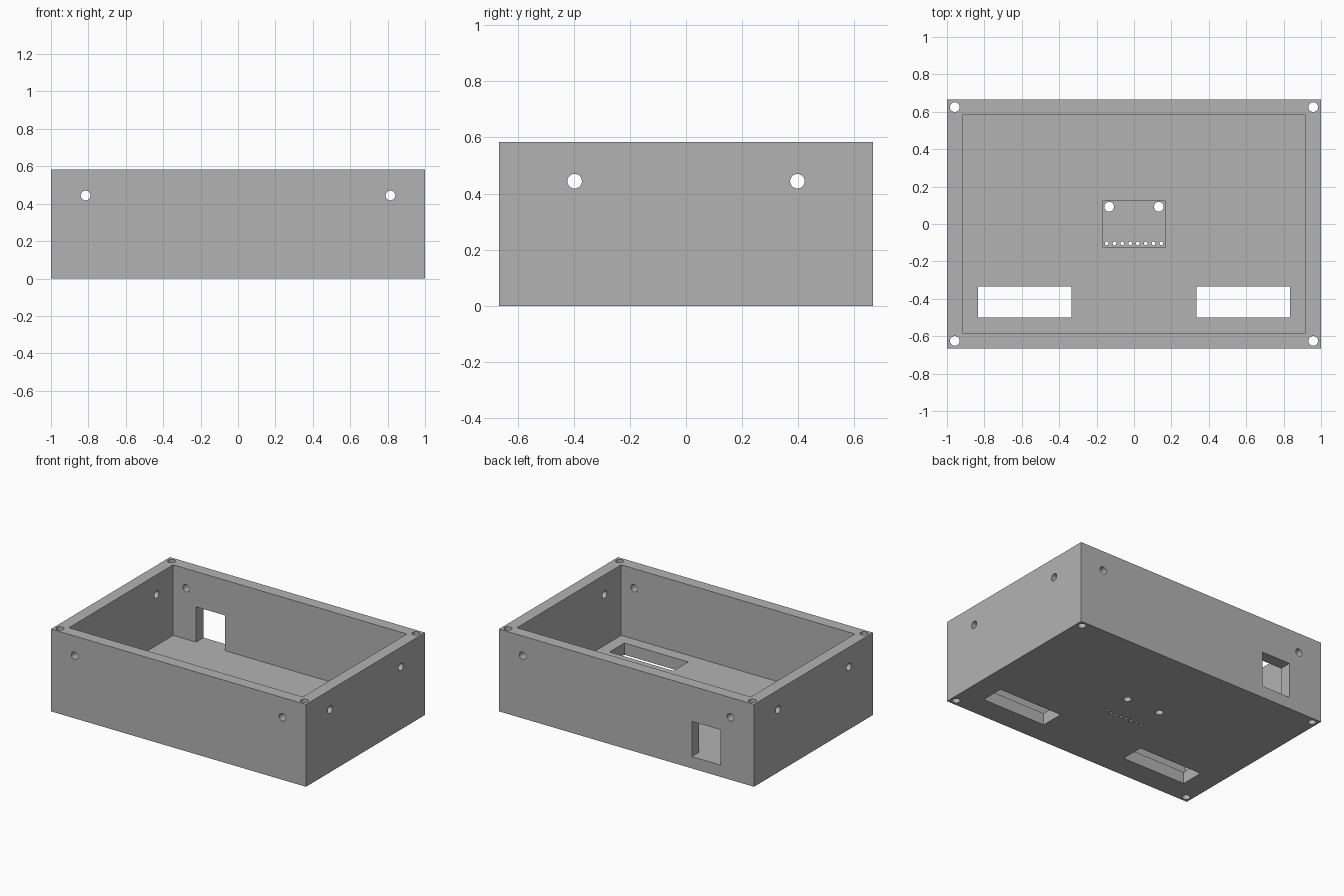
import bpy, bmesh
from mathutils import Matrix, Vector

cube = bpy.data.objects.get("Cube")
if cube:
    bpy.data.objects.remove(cube, do_unlink=True)

U = 1 / 12                       # wall and floor thickness
X, Y, H = 1.0, 8 * U, 7 * U      # half length, half depth, height
R = 0.026                        # screw hole radius

grey = bpy.data.materials.new("grey_plastic")
grey.use_nodes = True
colour = (0.45, 0.45, 0.45, 1)
grey.diffuse_color = colour
grey.node_tree.nodes["Principled BSDF"].inputs["Base Color"].default_value = colour


def finish(name, bm):
    mesh = bpy.data.meshes.new(name)
    bm.to_mesh(mesh)
    bm.free()
    mesh.materials.append(grey)
    obj = bpy.data.objects.new(name, mesh)
    bpy.context.scene.collection.objects.link(obj)
    return obj


def box(name, lo, hi):
    bm = bmesh.new()
    bmesh.ops.create_cube(bm, size=1)
    for v in bm.verts:
        v.co = [hi[i] if v.co[i] > 0 else lo[i] for i in range(3)]
    return finish(name, bm)


def rod(name, centre, radius, length, axis="Z", sides=32):
    bm = bmesh.new()
    turn = Vector((0, 0, 1)).rotation_difference(
        Vector([float(a == axis) for a in "XYZ"])).to_matrix().to_4x4()
    bmesh.ops.create_cone(bm, cap_ends=True, segments=sides, radius1=radius,
                          radius2=radius, depth=length,
                          matrix=Matrix.Translation(centre) @ turn)
    return finish(name, bm)


case = box("case", (-X, -Y, 0), (X, Y, H))

# Open interior, cable window in the back wall, sensor pocket in the floor
cutters = [
    box("cavity_cutter", (-X + U, -Y + U, U), (X - U, Y - U, 1)),
    box("window_cutter", (-0.737, Y - 2 * U, U), (-0.512, Y + U, 4 * U)),
    box("pocket_cutter", (-2 * U, -1.5 * U, U / 2), (2 * U, 1.5 * U, 2 * U)),
]

for s in (-1, 1):
    # Floor slots
    x0, x1 = sorted((s * 4 * U, s * 10 * U))
    cutters.append(box("slot_cutter", (x0, -6 * U, -U), (x1, -4 * U, 2 * U)))
    # Vertical screw holes through the corners
    for t in (-1, 1):
        cutters.append(rod("corner_hole_cutter",
                           (s * (X - U / 2), t * (Y - U / 2), H / 2), R, 1))
    # Holes through opposite walls
    cutters.append(rod("front_back_hole_cutter", (s * 0.815, 0, 0.444), R, 2, "Y"))
    cutters.append(rod("side_hole_cutter", (0, s * 0.397, 0.444), R, 3, "X"))
    # Sensor mounting holes
    cutters.append(rod("mount_hole_cutter", (s * 0.133, 0.092, 0), R, 0.5))

# Row of pin holes
for i in range(8):
    cutters.append(rod("pin_hole_cutter", ((i - 3.5) * U / 2, -0.104, 0),
                       0.01, 0.5, sides=16))

# Cut everything out of the case
bpy.ops.object.select_all(action="DESELECT")
case.select_set(True)
bpy.context.view_layer.objects.active = case
for cutter in cutters:
    cutter.hide_render = True
    mod = case.modifiers.new("cut", "BOOLEAN")
    mod.operation = "DIFFERENCE"
    mod.solver = "EXACT"
    mod.object = cutter
    bpy.ops.object.modifier_apply(modifier=mod.name)
    bpy.data.objects.remove(cutter, do_unlink=True)

bpy.ops.object.shade_smooth_by_angle()
